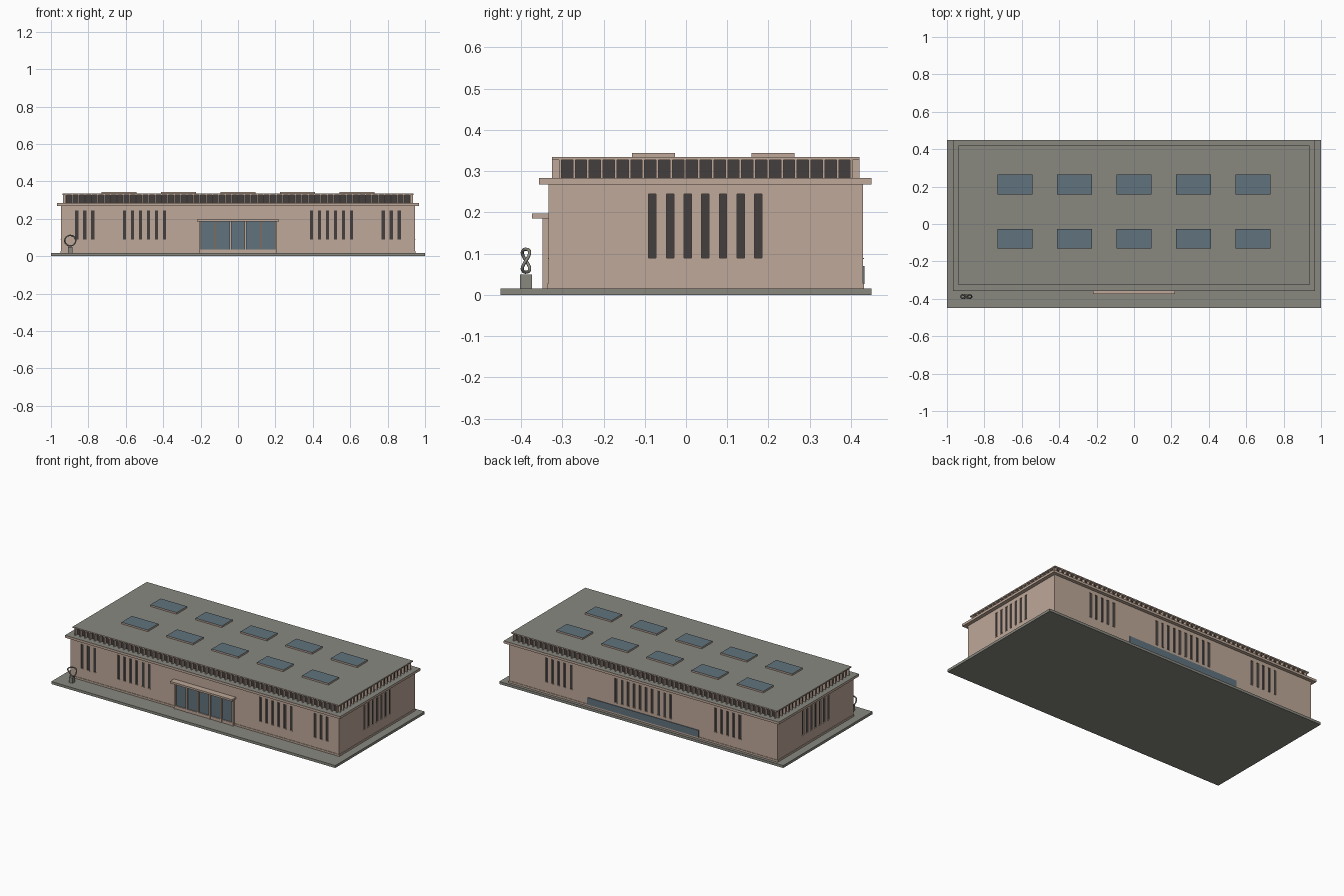
import bpy, bmesh, math
from mathutils import Matrix, Vector

cube = bpy.data.objects.get("Cube")
if cube:
    bpy.data.objects.remove(cube, do_unlink=True)


def material(name, srgb):
    col = [(c / 255 / 12.92) if c < 11 else ((c / 255 + 0.055) / 1.055) ** 2.4 for c in srgb] + [1]
    m = bpy.data.materials.new(name)
    m.use_nodes = True
    m.diffuse_color = col
    m.node_tree.nodes["Principled BSDF"].inputs["Base Color"].default_value = col
    return m


STONE = material("pink stone", (190, 168, 152))
GREY = material("grey concrete", (137, 136, 128))
GLASS = material("blue glass", (96, 114, 125))
DARK = material("dark glass", (67, 63, 62))


def boxes(name, spans, mat, top=None):
    """One object from ((x0, x1), (y0, y1), (z0, z1)) spans; top recolours upward faces."""
    bm = bmesh.new()
    for span in spans:
        mid = Vector([(a + b) / 2 for a, b in span])
        size = Vector([b - a for a, b in span])
        bmesh.ops.create_cube(bm, size=1, matrix=Matrix.Translation(mid) @ Matrix.Diagonal(size).to_4x4())
    bm.normal_update()
    if top:
        for f in bm.faces:
            f.material_index = int(f.normal.z > 0.9)
    me = bpy.data.meshes.new(name)
    bm.to_mesh(me)
    bm.free()
    for m in (mat, top):
        if m:
            me.materials.append(m)
    ob = bpy.data.objects.new(name, me)
    bpy.context.collection.objects.link(ob)
    return ob


def around(c, w):
    return (c - w / 2, c + w / 2)


# Main masses
WX, FRONT, BACK = 0.946, -0.333, 0.429
boxes("ground_slab", [((-1, 1), (-0.45, 0.45), (0, 0.016))], GREY)
walls = boxes("walls", [((-WX, WX), (FRONT, BACK), (0.014, 0.268))], STONE)
boxes("cornice", [((-0.969, 0.969), (-0.357, 0.45), (0.268, 0.283))], STONE, GREY)
boxes("roof_slab", [((-0.937, 0.937), (-0.325, 0.421), (0.327, 0.334))], STONE, GREY)

# Low plinth on each side, left open at the rear strip window
P = 0.003
plinth_z = (0.016, 0.028)
boxes("plinth", [
    ((-WX - P, WX + P), (FRONT - P, FRONT), plinth_z),
    ((-WX - P, WX + P), (BACK, BACK + P), plinth_z),
    ((-WX - P, -WX), (FRONT, BACK), plinth_z),
    ((WX, WX + P), (FRONT, BACK), plinth_z)], STONE)

# Slit windows: recesses in the walls with dark panes at their backs
STEP, WIDE, DEEP = 0.0428, 0.018, 0.006
SLIT_Z = (0.09, 0.245)


def row(centre, count):
    return [centre + (i - (count - 1) / 2) * STEP for i in range(count)]


front_xs = [s * x for s in (-1, 1) for x in row(0.82, 3) + row(0.5, 6)]
back_xs = row(0, 10) + row(0.595, 5) + row(-0.595, 5)
side_ys = row(0.047, 7)


def slits(near, far, z):
    """Boxes from near to far, measured inwards from each wall face."""
    out = [(around(x, WIDE), (FRONT + near, FRONT + far), z) for x in front_xs]
    out += [(around(x, WIDE), (BACK - far, BACK - near), z) for x in back_xs]
    out += [((WX - far, WX - near), around(y, WIDE), z) for y in side_ys]
    out += [((near - WX, far - WX), around(y, WIDE), z) for y in side_ys]
    return out


cutter = boxes("slit_cutter", slits(-0.01, DEEP, SLIT_Z), STONE)
cutter.hide_render = True
mod = walls.modifiers.new("slits", "BOOLEAN")
mod.operation, mod.solver, mod.object = "DIFFERENCE", "EXACT", cutter
bpy.context.view_layer.objects.active = walls
walls.select_set(True)
bpy.ops.object.modifier_apply(modifier=mod.name)
bpy.data.objects.remove(cutter, do_unlink=True)
boxes("slit_panes", slits(DEEP - 0.002, DEEP + 0.001, SLIT_Z), DARK)
boxes("slit_sills", slits(-0.002, 0.001, (0.087, 0.09)), STONE)

# Rear strip window
boxes("rear_strip_window", [((-0.393, 0.393), (BACK, BACK + 0.004), (0.026, 0.07))], GLASS)

# Clerestory band: dark glass core with a fin between every bay
CX, CF, CB = 0.92, -0.305, 0.401
band = (0.283, 0.327)
boxes("clerestory_glass", [((-CX, CX), (CF, CB), band)], DARK)
fins = []
for i in range(55):
    x = around(-CX + 2 * CX * i / 54, 0.007)
    fins += [(x, (-0.325, CF), band), (x, (CB, 0.421), band)]
for i in range(22):
    y = around(CF + (CB - CF) * i / 21, 0.006)
    fins += [((CX, 0.936), y, band), ((-0.936, -CX), y, band)]
boxes("clerestory_fins", fins, STONE)

# Skylights
boxes("skylights", [(around(0.318 * i, 0.186), around(y, 0.105), (0.334, 0.344))
                    for i in range(-2, 3) for y in (-0.079, 0.211)], STONE, GLASS)

# Entrance
boxes("entrance_glass", [((-0.203, 0.203), (-0.339, FRONT), (0.035, 0.186))], GLASS)
boxes("entrance_step", [((-0.209, 0.209), (-0.345, FRONT), (0.016, 0.035))], STONE)
boxes("entrance_posts", [(around(-0.203 + 0.0812 * i, 0.011), (-0.348, FRONT), (0.016, 0.186))
                         for i in range(6)], STONE)
boxes("canopy", [((-0.218, 0.218), (-0.373, FRONT), (0.185, 0.197))], STONE)

# Twisted ring sculpture on a pedestal
SX, SY = -0.897, -0.388
boxes("pedestal", [(around(SX, 0.024), around(SY, 0.028), (0.016, 0.05))], GREY)
curve = bpy.data.curves.new("ring_sculpture", "CURVE")
curve.dimensions = "3D"
curve.bevel_depth = 0.004
curve.bevel_resolution = 1
path = curve.splines.new("POLY")
path.points.add(31)
path.use_cyclic_u = True
for i, p in enumerate(path.points):
    t = math.tau * i / 32
    p.co = (SX + 0.029 * math.cos(t), SY + 0.009 * math.sin(2 * t), 0.083 + 0.028 * math.sin(t), 1)
curve.materials.append(GREY)
ring = bpy.data.objects.new("ring_sculpture", curve)
bpy.context.collection.objects.link(ring)
